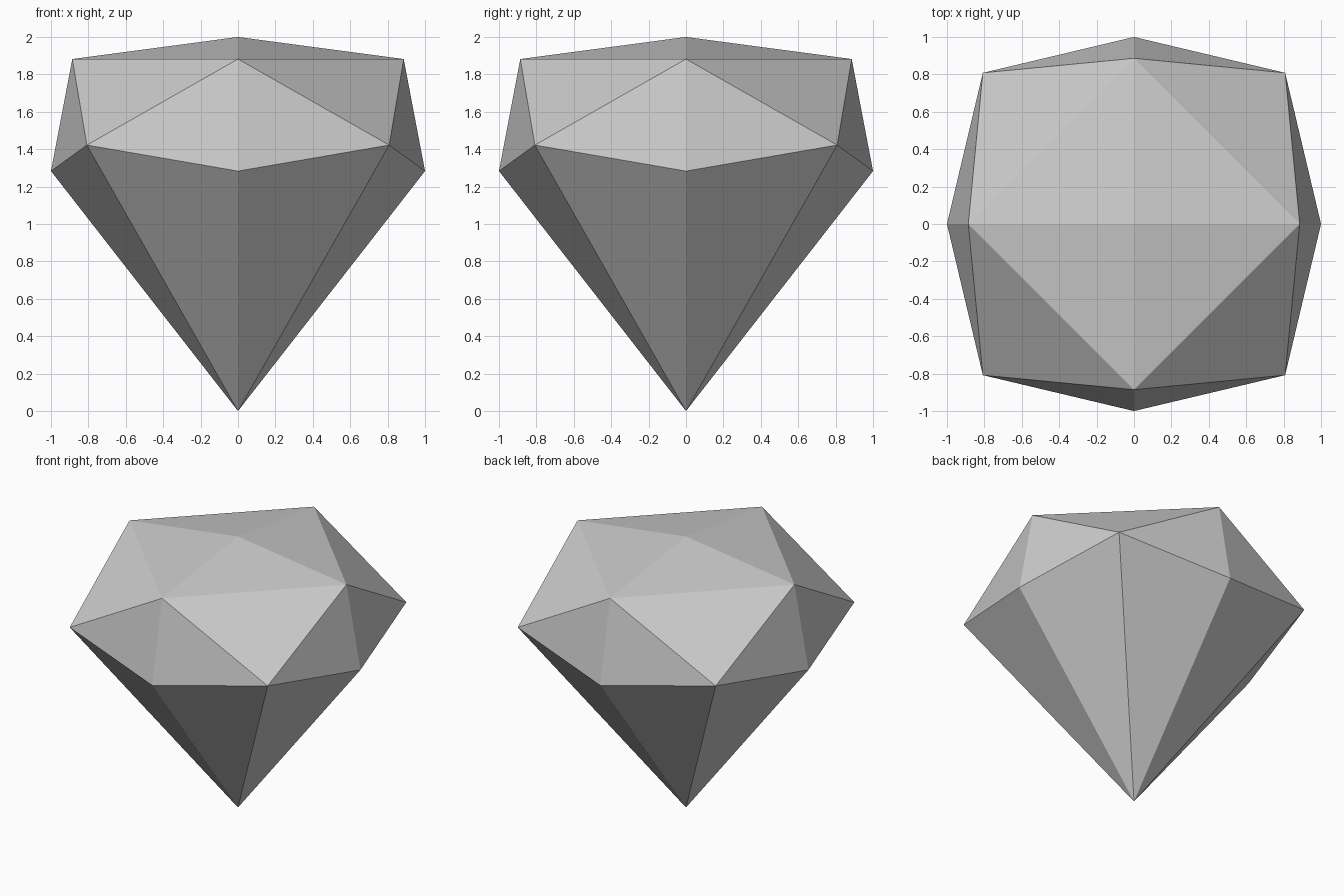
import bpy
import bmesh
from math import cos, sin, pi

cube = bpy.data.objects.get("Cube")
if cube:
    bpy.data.objects.remove(cube, do_unlink=True)

# Plain grey stone
grey = bpy.data.materials.new("stone_grey")
grey.use_nodes = True
colour = (0.6, 0.6, 0.6, 1)
grey.diffuse_color = colour
grey.node_tree.nodes["Principled BSDF"].inputs["Base Color"].default_value = colour

bm = bmesh.new()


def ring(radius, z, turn=0):
    """Four points around the vertical axis."""
    angles = [k * pi / 2 + turn for k in range(4)]
    return [bm.verts.new((radius * cos(a), radius * sin(a), z)) for a in angles]


tip = bm.verts.new((0, 0, 0))
apex = bm.verts.new((0, 0, 2))
girdle = ring(1, 1.283)
corners = ring(1.143, 1.422, pi / 4)
crown = ring(0.886, 1.882)

# Facets of one quarter, repeated around the axis
for k in range(4):
    n = (k + 1) % 4
    for facet in (
        (tip, corners[k], girdle[k]),
        (tip, girdle[n], corners[k]),
        (girdle[k], corners[k], crown[k]),
        (corners[k], girdle[n], crown[n]),
        (corners[k], crown[n], crown[k]),
        (crown[k], crown[n], apex),
    ):
        bm.faces.new(facet)

bmesh.ops.recalc_face_normals(bm, faces=bm.faces)
mesh = bpy.data.meshes.new("gem")
bm.to_mesh(mesh)
bm.free()
mesh.materials.append(grey)
gem = bpy.data.objects.new("gem", mesh)
bpy.context.collection.objects.link(gem)
